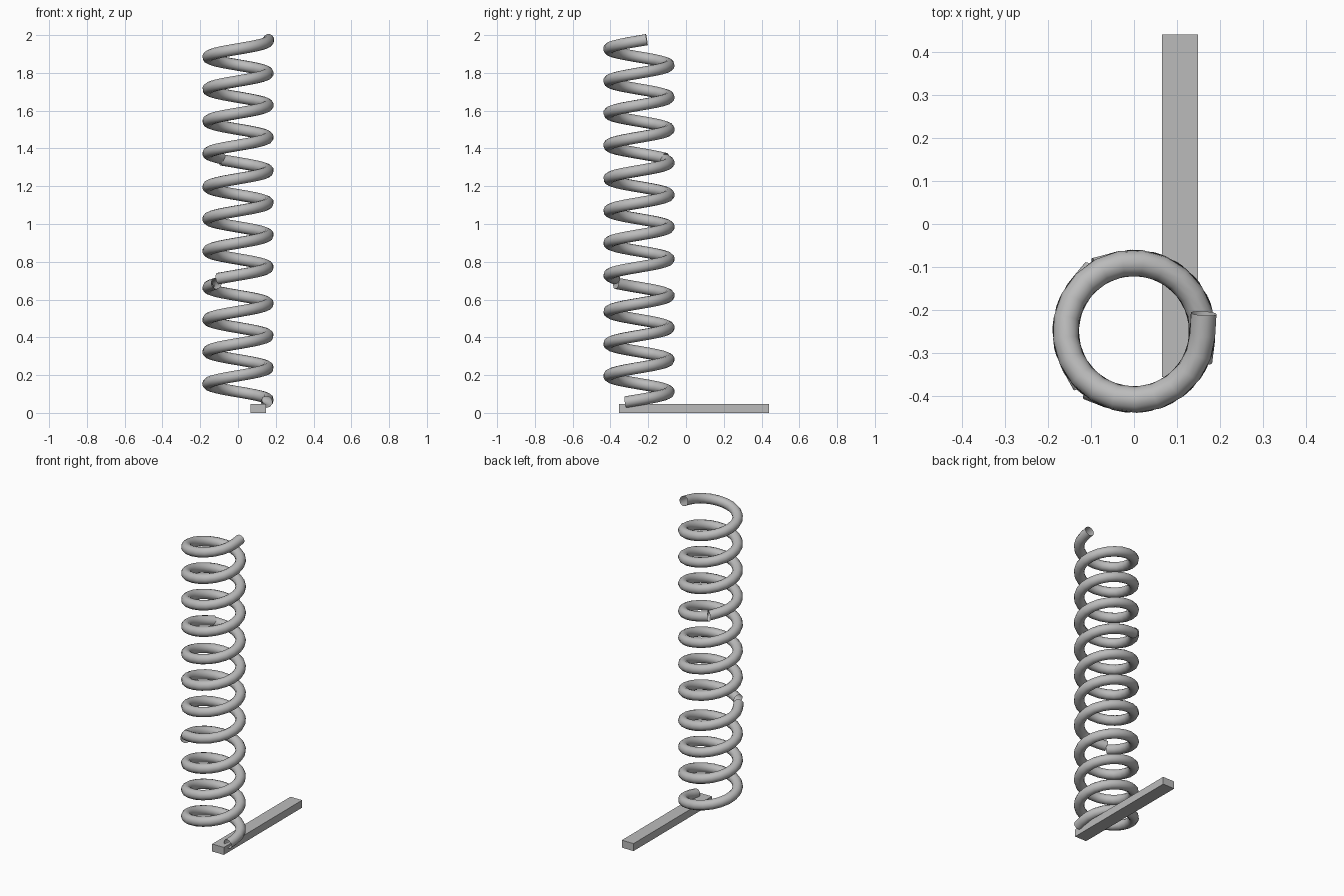
import bpy, math

if "Cube" in bpy.data.objects:
    bpy.data.objects.remove(bpy.data.objects["Cube"])

gray = bpy.data.materials.new("plain gray")
gray.diffuse_color = (0.5, 0.5, 0.5, 1)
gray.use_nodes = True
gray.node_tree.nodes["Principled BSDF"].inputs["Base Color"].default_value = gray.diffuse_color

RADIUS, TUBE, PITCH = 0.159, 0.0305, 0.17
CENTRE_Y = -0.249
TURNS, STEPS = 3.7, 78


def coil(name, start, offset):
    """One length of spring; start is counted in turns from +x."""
    curve = bpy.data.curves.new(name, 'CURVE')
    curve.dimensions = '3D'
    curve.bevel_depth = TUBE
    curve.bevel_resolution = 4
    spline = curve.splines.new('POLY')
    spline.points.add(STEPS)
    for i, p in enumerate(spline.points):
        t = start + TURNS * i / STEPS
        a = 2 * math.pi * t
        # the ends run off slightly straight
        r = RADIUS * (1.05 if i in (0, STEPS) else 1.0)
        p.co = (r * math.cos(a), CENTRE_Y + r * math.sin(a),
                offset + PITCH * t, 1)
    spline.use_smooth = True
    curve.materials.append(gray)
    ob = bpy.data.objects.new(name, curve)
    bpy.context.collection.objects.link(ob)
    # turn the swept curve into a mesh
    bpy.ops.object.select_all(action='DESELECT')
    ob.select_set(True)
    bpy.context.view_layer.objects.active = ob
    bpy.ops.object.convert(target='MESH')


# spring in three joined lengths
coil("lower_spring", -0.07, 0.069)
coil("middle_spring", 3.64, 0.092)
coil("upper_spring", 7.34, 0.099)

# flat bar under the spring
bpy.ops.mesh.primitive_cube_add(size=1, location=(0.1065, 0.0425, 0.024))
bar = bpy.context.object
bar.name = "base_bar"
bar.scale = (0.083, 0.795, 0.048)
bpy.ops.object.transform_apply(location=False, rotation=False, scale=True)
bar.data.materials.append(gray)
